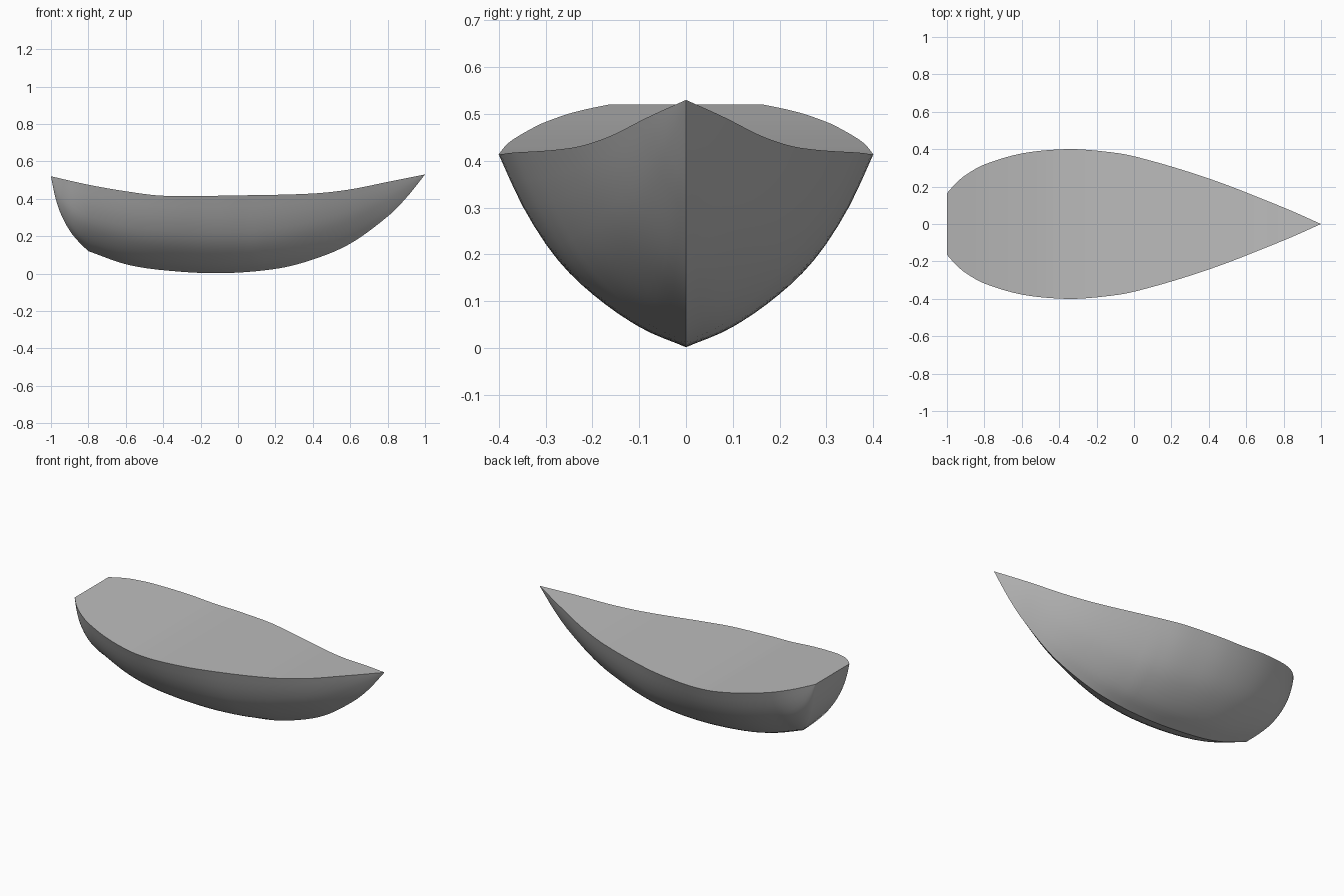
import bpy, bmesh, math

cube = bpy.data.objects.get("Cube")
if cube:
    bpy.data.objects.remove(cube)

# Design curves along the hull: (x, value)
SHEER = [(-1, .52), (-.8, .475), (-.6, .44), (-.4, .416), (0, .418),
         (.4, .428), (.6, .45), (.8, .49), (1, .53)]
BEAM = [(-1, .165), (-.95, .22), (-.9, .262), (-.8, .318), (-.6, .377), (-.37, .4),
        (-.2, .392), (0, .362), (.4, .243), (.8, .088), (1, 0)]
KEEL = [(-.8, .12), (-.6, .05), (-.4, .018), (-.1, .002), (.2, .025),
        (.4, .075), (.6, .16), (.8, .305), (.9, .405), (1, .53)]
# Lower edge of the stern panel: height and half width
STERN_Z = [(-1, .52), (-.98, .42), (-.95, .325), (-.9, .23), (-.85, .168), (-.8, .12)]
STERN_Y = [(-1, .165), (-.95, .137), (-.9, .1), (-.85, .055), (-.8, 0)]
# Cross-section: fraction of half width to fraction of height
SECTION = [(0, 0), (.25, .1), (.5, .265), (.7, .46), (.875, .73), (1, 1)]


def curve(pts, x):
    """Smooth curve through the points."""
    n = len(pts)
    i = max([k for k in range(n - 1) if pts[k][0] <= x + 1e-9] or [0])

    def slope(k):
        a, b = pts[max(k - 1, 0)], pts[min(k + 1, n - 1)]
        return (b[1] - a[1]) / (b[0] - a[0])

    (xa, ya), (xb, yb) = pts[i], pts[i + 1]
    h = xb - xa
    t = (x - xa) / h
    return (ya * (1 + 2 * t) * (1 - t) ** 2 + yb * t * t * (3 - 2 * t)
            + h * t * (1 - t) * (slope(i) * (1 - t) - slope(i + 1) * t))


def section(x, side, rows=16):
    """One side of the hull from the bottom up to the deck edge."""
    aft = x < -.8
    y0 = curve(STERN_Y, x) if aft else 0
    z0 = curve(STERN_Z if aft else KEEL, x)
    y1, z1 = curve(BEAM, x), curve(SHEER, x)
    straight = max(0, x - .1) * .8          # sections turn to a plain V at the bow
    pts = []
    for r in range(rows + 1):
        t = r / rows
        f = curve(SECTION, t) * (1 - straight) + t * straight
        pts.append((x, side * (y0 + (y1 - y0) * t), z0 + (z1 - z0) * f))
    return pts


def make_object(name, build, material):
    bm = bmesh.new()
    build(bm)
    bmesh.ops.remove_doubles(bm, verts=bm.verts, dist=1e-4)
    bmesh.ops.dissolve_degenerate(bm, dist=1e-5, edges=bm.edges)
    bmesh.ops.recalc_face_normals(bm, faces=bm.faces)
    mesh = bpy.data.meshes.new(name)
    bm.to_mesh(mesh)
    bm.free()
    mesh.materials.append(material)
    obj = bpy.data.objects.new(name, mesh)
    bpy.context.collection.objects.link(obj)
    bpy.ops.object.select_all(action='DESELECT')
    obj.select_set(True)
    bpy.context.view_layer.objects.active = obj
    bpy.ops.object.shade_smooth_by_angle(angle=math.radians(30))


def loft(bm, lines):
    grid = [[bm.verts.new(p) for p in line] for line in lines]
    for a, b in zip(grid, grid[1:]):
        for j in range(len(a) - 1):
            bm.faces.new((a[j], b[j], b[j + 1], a[j + 1]))


# Stations, packed more tightly toward the stern
stern = [-1 + .2 * (i / 16) ** 1.5 for i in range(16)]
stations = stern + [-.8 + 1.8 * i / 48 for i in range(49)]


def build_boat(bm):
    # Both hull sides
    for side in (-1, 1):
        loft(bm, [section(x, side) for x in stations])
    # Deck across the two upper edges
    loft(bm, [(section(x, -1)[-1], section(x, 1)[-1]) for x in stations])
    # Raked stern panel
    loft(bm, [(section(x, -1)[0], section(x, 1)[0]) for x in stern + [-.8]])


grey = bpy.data.materials.new("hull_grey")
grey.use_nodes = True
grey.diffuse_color = (.5, .5, .5, 1)
grey.node_tree.nodes["Principled BSDF"].inputs["Base Color"].default_value = (.5, .5, .5, 1)

make_object("boat_hull", build_boat, grey)
